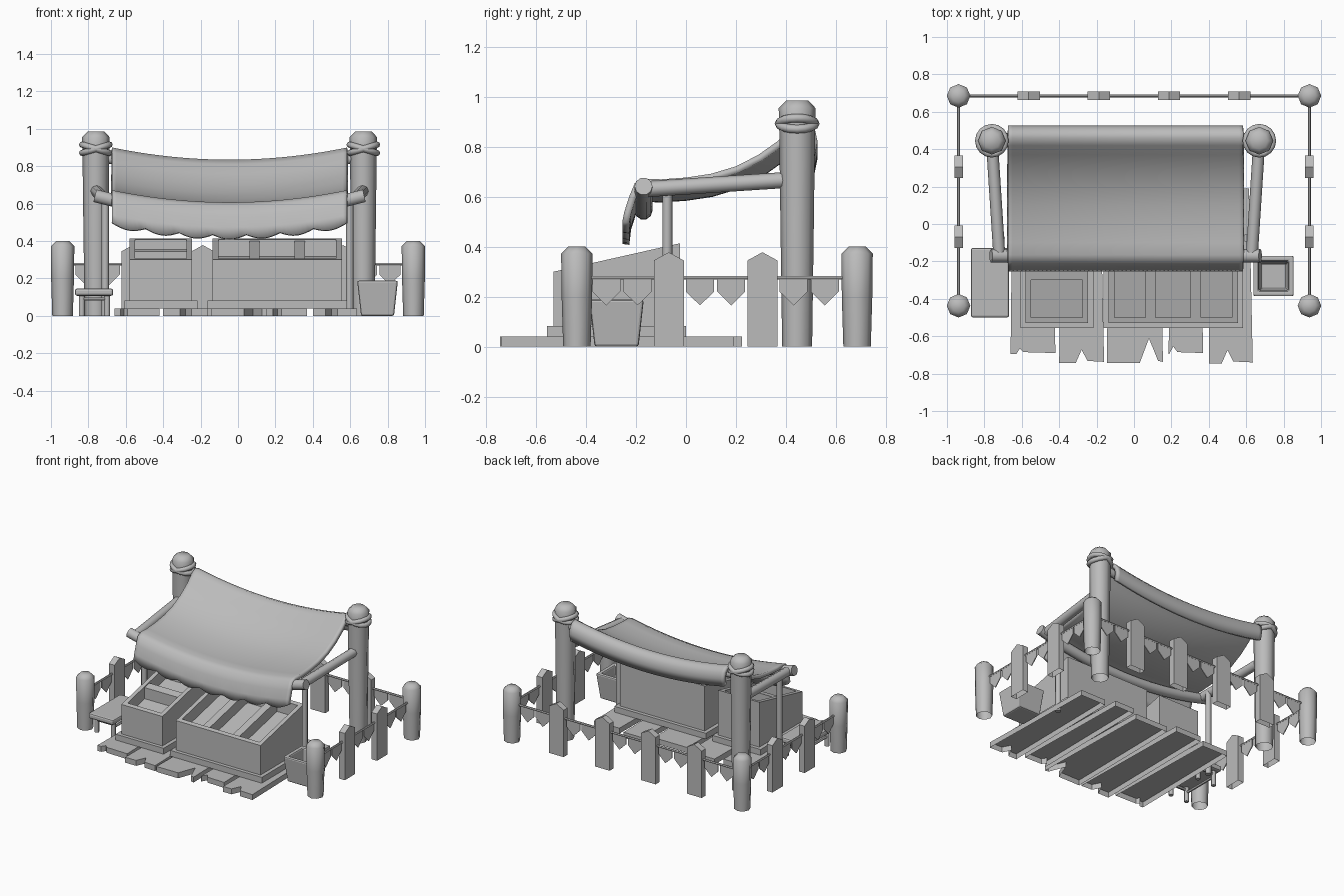
import bpy, bmesh, math
from mathutils import Vector

if "Cube" in bpy.data.objects:
    bpy.data.objects.remove(bpy.data.objects["Cube"])

grey = bpy.data.materials.new("plain_grey")
grey.use_nodes = True
grey.diffuse_color = (0.5, 0.5, 0.5, 1)
grey.node_tree.nodes["Principled BSDF"].inputs["Base Color"].default_value = (0.5, 0.5, 0.5, 1)

CX = -0.045  # middle of the stall


def finish(name, bm, smooth=0, bevel=0, open_bottom=False):
    bmesh.ops.recalc_face_normals(bm, faces=bm.faces)
    if open_bottom:
        bmesh.ops.delete(bm, geom=[f for f in bm.faces if all(v.co.z < 0.001 for v in f.verts)],
                         context="FACES_ONLY")
    me = bpy.data.meshes.new(name)
    bm.to_mesh(me)
    bm.free()
    me.materials.append(grey)
    ob = bpy.data.objects.new(name, me)
    bpy.context.collection.objects.link(ob)
    if bevel:
        mod = ob.modifiers.new("bevel", "BEVEL")
        mod.width, mod.segments = bevel, 2
    if smooth:
        bpy.ops.object.select_all(action="DESELECT")
        ob.select_set(True)
        bpy.context.view_layer.objects.active = ob
        bpy.ops.object.shade_smooth_by_angle(angle=math.radians(smooth))
    return ob


def loft(name, rings, smooth=0, closed=False, bevel=0, open_bottom=False):
    """Skin a list of equal-length vertex loops."""
    bm = bmesh.new()
    rows = [[bm.verts.new(p) for p in r] for r in rings]
    n = len(rows[0])
    for a, b in zip(rows, rows[1:] + rows[:1] if closed else rows[1:]):
        for i in range(n):
            bm.faces.new((a[i], a[(i + 1) % n], b[(i + 1) % n], b[i]))
    if not closed:
        bm.faces.new(rows[0])
        bm.faces.new(rows[-1])
    return finish(name, bm, smooth, bevel, open_bottom)


def prism(name, outline, offset, bevel=0, open_bottom=False):
    return loft(name, [outline, [Vector(p) + Vector(offset) for p in outline]],
                bevel=bevel, open_bottom=open_bottom)


def box(name, x0, x1, y0, y1, z0, z1, bevel=0):
    return prism(name, [(x0, y0, z0), (x1, y0, z0), (x1, y1, z0), (x0, y1, z0)],
                 (0, 0, z1 - z0), bevel)


def lathe(name, x, y, profile, n=8):
    ang = [math.tau * i / n for i in range(n)]
    return loft(name, [[(x + r * math.cos(a), y + r * math.sin(a), z) for a in ang]
                       for r, z in profile], 70, open_bottom=True)


def tube(name, pts, r, n=8, closed=False):
    pts = [Vector(p) for p in pts]
    rings = []
    for i, p in enumerate(pts):
        if closed:
            d = pts[(i + 1) % len(pts)] - pts[i - 1]
        else:
            d = pts[min(i + 1, len(pts) - 1)] - pts[max(i - 1, 0)]
        d.normalize()
        up = Vector((0, 0, 1)) if abs(d.z) < 0.9 else Vector((0, 1, 0))
        u = d.cross(up).normalized()
        v = u.cross(d)
        rings.append([p + r * (math.cos(math.tau * k / n) * u + math.sin(math.tau * k / n) * v)
                      for k in range(n)])
    return loft(name, rings, 50, closed=closed)


# Fence: corner posts, ropes, pickets and pennants
FX, FY0, FY1, RZ = 0.938, -0.437, 0.685, 0.275
for x in (-FX, FX):
    for y in (FY0, FY1):
        lathe("fence_post", x, y, [(0.055, 0), (0.061, 0.2), (0.063, 0.372), (0.035, 0.4)])


def fence(start, direction, count):
    d = Vector(direction)
    start = Vector(start)
    side = Vector((-d.y, d.x, 0))
    tube("fence_rope", [start + Vector((0, 0, RZ)), start + d * 0.125 * count + Vector((0, 0, RZ))], 0.008, 6)
    for k in range(1, count):
        c = start + d * 0.125 * k
        if k % 3 == 0:
            shape, t, name = [(-0.06, 0), (0.06, 0), (0.06, 0.345), (0, 0.378), (-0.06, 0.345)], 0.046, "picket"
        else:
            shape, t, name = [(-0.056, RZ), (-0.056, 0.22), (0, 0.165), (0.056, 0.22), (0.056, RZ)], 0.006, "pennant"
        prism(name, [c + d * a + Vector((0, 0, z)) - side * t / 2 for a, z in shape], side * t,
              open_bottom=True)


fence((-FX, FY1, 0), (1, 0, 0), 15)
for x in (-FX, FX):
    fence((x, FY0 - 0.007, 0), (0, 1, 0), 9)

# Tall posts, rope lashings and side beams
for s in (-1, 1):
    px, py = CX + s * 0.715, 0.445
    lathe("tall_post", px, py, [(0.06, 0), (0.067, 0.5), (0.072, 0.9), (0.074, 0.955), (0.045, 0.985)])
    for tilt in (-1, 1):
        tube("lashing", [(px + 0.073 * math.cos(a), py + 0.073 * math.sin(a),
                          0.893 + tilt * 0.022 * math.cos(a))
                         for a in [math.tau * i / 16 for i in range(16)]], 0.017, 8, True)
    tube("side_beam", [(px, py, 0.67), (CX + s * 0.675, -0.17, 0.63)], 0.032)

# Thin props under the side beams
for x in (-0.71, 0.597):
    tube("prop", [(x, -0.075, 0), (x, -0.075, 0.63)], 0.02)


# Sagging cross beams
def sag_beam(name, half, y, z, sag, r):
    us = [-1 + i / 6 for i in range(13)]
    tube(name, [(CX + u * half, y, z - sag * (1 - u * u)) for u in us], r, 10)


sag_beam("front_beam", 0.72, -0.17, 0.642, 0.098, 0.036)
sag_beam("back_beam", 0.68, 0.46, 0.845, 0.065, 0.027)

# Awning draped over both beams, with a scalloped valance
profile = [(0.515, 0.76), (0.527, 0.82), (0.518, 0.862), (0.495, 0.89), (0.46, 0.9), (0.42, 0.875),
           (0.37, 0.825), (0.29, 0.768), (0.2, 0.722), (0.1, 0.692), (0, 0.677), (-0.1, 0.67),
           (-0.165, 0.672), (-0.205, 0.655), (-0.228, 0.6), (-0.247, 0.54), (-0.255, 0.5)]
bm = bmesh.new()
cols, rows = 56, []
for j, (y, z) in enumerate(profile):
    row = []
    for i in range(cols + 1):
        u = -1 + 2 * i / cols
        scallop = 0.024 * abs(math.sin(math.pi * 7 * i / cols)) if j == len(profile) - 1 else 0
        row.append(bm.verts.new((CX + u * 0.628, y, z - 0.065 * (1 - u * u) - scallop)))
    rows.append(row)
for a, b in zip(rows, rows[1:]):
    for i in range(cols):
        bm.faces.new((a[i], a[i + 1], b[i + 1], b[i]))
awning = finish("awning", bm, 60)
mod = awning.modifiers.new("thickness", "SOLIDIFY")
mod.thickness = 0.028
up = sum(p.normal.z for p in awning.data.polygons)
mod.offset = -1 if up > 0 else 1


# Sloped produce crates
def top_z(y):
    return 0.3 + (y + 0.53) * 0.225


def wedge(name, x0, x1, y0, y1, drop=0.0):
    prism(name, [(x0, y0, 0.04), (x0, y1, 0.04), (x0, y1, top_z(y1) - drop), (x0, y0, top_z(y0) - drop)],
          (x1 - x0, 0, 0))


def crate(x0, x1, dividers, shelf):
    y0, y1, t = -0.53, -0.025, 0.03
    box("crate_base", x0 - 0.028, x1 + 0.028, y0 - 0.026, y1 + 0.026, 0.04, 0.083)
    wedge("crate_floor", x0 + t, x1 - t, y0 + t, y1 - t, 0.09)
    wedge("crate_front", x0, x1, y0, y0 + t)
    wedge("crate_back", x0, x1, y1 - t, y1)
    for x in (x0, x1 - t):
        wedge("crate_side", x, x + t, y0 + t, y1 - t)
    for x in dividers:
        wedge("crate_divider", x - 0.027, x + 0.027, y0 + t, y1 - t, 0.008)
    if shelf:
        wedge("crate_crossbar", x0 + t, x1 - t, -0.3, -0.245, 0.008)


crate(-0.58, -0.245, [], True)
crate(-0.135, 0.555, [0.088, 0.33], False)

# Floor planks with notched front ends: left, right, front, back, notch centre, notch depth
for x0, x1, yf, yb, nx, nd in [(-0.66, -0.42, -0.695, 0.19, -0.61, 0.03), (-0.4, -0.16, -0.742, 0.225, -0.28, 0.07),
                               (-0.145, 0.155, -0.742, 0.18, 0.08, 0.13), (0.185, 0.37, -0.695, 0.225, 0.21, 0.04),
                               (0.4, 0.635, -0.745, 0.19, 0.5, 0.07)]:
    w = nd * 0.3 + 0.01
    prism("floor_plank", [(x0, yf, 0), (nx - w, yf, 0), (nx, yf + nd, 0), (nx + w, yf + 0.01, 0),
                          (x1, yf + 0.005, 0), (x1 - 0.02, yb, 0), (x0 + 0.01, yb, 0)], (0, 0, 0.04),
          open_bottom=True)

# Small bench
box("bench_seat", -0.872, -0.667, -0.5, -0.127, 0.107, 0.146, 0.012)
for x in (-0.835, -0.7):
    for y in (-0.45, -0.17):
        tube("bench_leg", [(x, y, 0), (x, y, 0.12)], 0.016)
    tube("bench_rail", [(x, -0.45, 0.07), (x, -0.17, 0.07)], 0.01, 6)
for y in (-0.45, -0.17):
    tube("bench_rail", [(-0.835, y, 0.09), (-0.7, y, 0.09)], 0.01, 6)


# Open tapered square pail
def square(h, z):
    return [(0.746 + sx * h, -0.278 + sy * h, z) for sx, sy in ((-1, -1), (1, -1), (1, 1), (-1, 1))]


loft("pail", [square(0.088, 0), square(0.109, 0.188), square(0.079, 0.188), square(0.068, 0.04)], bevel=0.01)
